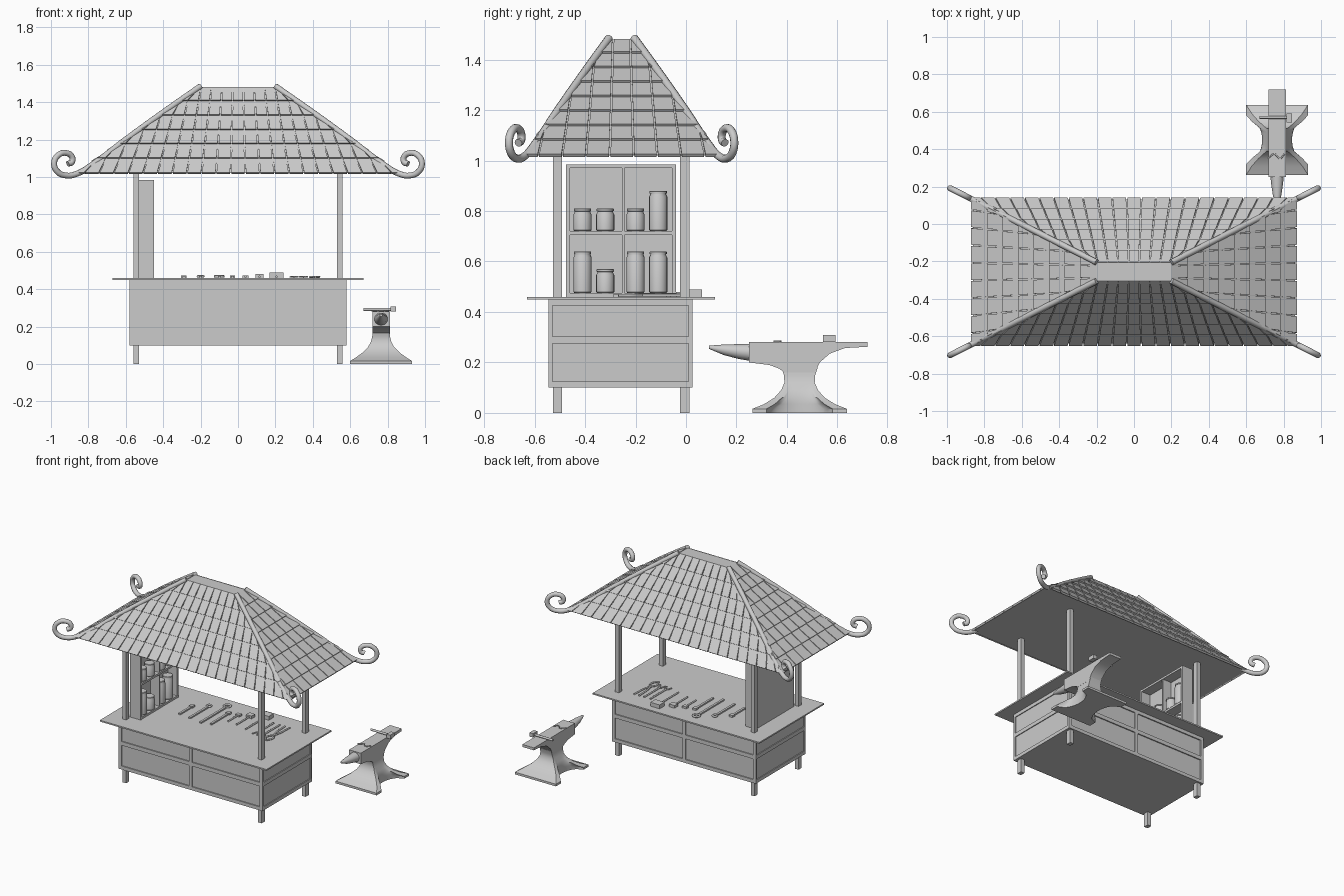
import bpy, bmesh, math
from mathutils import Vector

if "Cube" in bpy.data.objects:
    bpy.data.objects.remove(bpy.data.objects["Cube"])

CY = -0.255  # stall centre line in y


def finish(name, bm, smooth=False):
    bmesh.ops.recalc_face_normals(bm, faces=bm.faces)
    me = bpy.data.meshes.new(name)
    bm.to_mesh(me)
    bm.free()
    ob = bpy.data.objects.new(name, me)
    bpy.context.collection.objects.link(ob)
    if smooth:
        bpy.ops.object.select_all(action='DESELECT')
        bpy.context.view_layer.objects.active = ob
        ob.select_set(True)
        bpy.ops.object.shade_smooth_by_angle(angle=math.radians(35))
    return ob


def loft(bm, rings, cap=True):
    vs = [[bm.verts.new(p) for p in r] for r in rings]
    n = len(vs[0])
    for a, b in zip(vs, vs[1:]):
        for i in range(n):
            bm.faces.new((a[i], a[(i + 1) % n], b[(i + 1) % n], b[i]))
    if cap:
        bm.faces.new(vs[0][::-1])
        bm.faces.new(vs[-1])


def box(name, x0, x1, y0, y1, z0, z1):
    bm = bmesh.new()
    loft(bm, [[(x0, y0, z), (x1, y0, z), (x1, y1, z), (x0, y1, z)] for z in (z0, z1)])
    return finish(name, bm)


def lathe(name, x, y, z, profile, n=20):
    bm = bmesh.new()
    loft(bm, [[(x + r * math.cos(2 * math.pi * i / n), y + r * math.sin(2 * math.pi * i / n), z + h)
               for i in range(n)] for r, h in profile])
    return finish(name, bm, True)


def tube(name, pts, r, closed=False, curved=True):
    cu = bpy.data.curves.new(name, 'CURVE')
    cu.dimensions = '3D'
    cu.bevel_depth, cu.bevel_resolution, cu.resolution_u = r, 3, 6
    cu.use_fill_caps = True
    sp = cu.splines.new('BEZIER')
    sp.bezier_points.add(len(pts) - 1)
    for b, p in zip(sp.bezier_points, pts):
        b.co = p
        b.handle_left_type = b.handle_right_type = 'AUTO' if curved else 'VECTOR'
    sp.use_cyclic_u = closed
    ob = bpy.data.objects.new(name, cu)
    bpy.context.collection.objects.link(ob)
    return ob


# Cabinet: core, rails and stiles, counter top, posts
box("cabinet_core", -0.572, 0.572, -0.537, 0.017, 0.10, 0.45)
for nm, z0, z1 in (("bottom", 0.10, 0.125), ("middle", 0.275, 0.303), ("top", 0.425, 0.45)):
    box(nm + "_rail", -0.578, 0.578, -0.545, 0.025, z0, z1)
for nm, y0, y1 in (("front", -0.545, -0.53), ("back", 0.01, 0.025)):
    for cx in (-0.567, 0, 0.567):
        box(nm + "_stile", cx - 0.012, cx + 0.012, y0, y1, 0.10, 0.45)
box("counter_top", -0.67, 0.67, -0.63, 0.115, 0.45, 0.46)
for x in (-0.545, 0.545):
    for y in (-0.51, -0.005):
        box("post", x - 0.015, x + 0.015, y - 0.018, y + 0.018, 0, 1.03)

# Roof core
EX, EY, RX, RY, Z0, Z1 = 0.86, 0.385, 0.2, 0.05, 1.02, 1.48
bm = bmesh.new()
loft(bm, [[(-a, CY - b, z), (a, CY - b, z), (a, CY + b, z), (-a, CY + b, z)]
          for a, b, z in ((EX, EY, Z0), (RX, RY, Z1))])
finish("roof_core", bm)


# Shingles: overlapping plates on each slope, clipped at the hips
def shingles(name, along, out, e_half, r_half, e_out, r_out, rows, pitch):
    along, out = Vector(along), Vector(out)
    base = Vector((0, CY, Z0)) + out * e_out
    up = out * (r_out - e_out) + Vector((0, 0, Z1 - Z0))
    nrm = (out * (Z1 - Z0) + Vector((0, 0, e_out - r_out))).normalized()
    half = lambda t: e_half + (r_half - e_half) * t
    bm = bmesh.new()
    cols = int(e_half / pitch) + 2
    for r in range(rows):
        t0, t1 = r / rows - (0.008 if r == 0 else 0), (r + 1) / rows
        for k in range(-cols, cols + 1):
            quad = []
            for t, us in ((t0, (-0.5, 0.5)), (t1, (0.5, -0.5))):
                for s in us:
                    g = 0.003 if s < 0 else -0.003
                    u = (k + s) * pitch * (1 - 0.28 * t) + g
                    quad.append((max(-half(t), min(half(t), u)), t))
            if quad[1][0] - quad[0][0] < 0.004:
                continue
            if quad[2][0] - quad[3][0] < 0.002:
                quad.pop()
            low = [base + along * u + up * t - nrm * 0.002 for u, t in quad]
            top = [p + nrm * (0.014 if i < 2 else 0.005) for i, p in enumerate(low)]
            loft(bm, [low, top])
    finish(name, bm)


shingles("front_shingles", (1, 0, 0), (0, -1, 0), EX, RX, EY, RY, 6, 0.078)
shingles("back_shingles", (-1, 0, 0), (0, 1, 0), EX, RX, EY, RY, 6, 0.078)
shingles("right_shingles", (0, 1, 0), (1, 0, 0), EY, RY, EX, RX, 8, 0.094)
shingles("left_shingles", (0, -1, 0), (-1, 0, 0), EY, RY, EX, RX, 8, 0.094)

# Hip poles ending in upward scrolls
scroll = [(0.2, 1.485), (0.4, 1.345), (0.6, 1.2), (0.77, 1.072), (0.86, 1.018), (0.92, 1.008), (0.967, 1.03),
          (0.983, 1.075), (0.96, 1.117), (0.92, 1.128), (0.888, 1.108), (0.888, 1.08), (0.91, 1.07)]
for sx in (-1, 1):
    for sy in (-1, 1):
        tube("hip_scroll", [(sx * x, CY + sy * (0.05 + 0.405 * (x - 0.2) / 0.8), z) for x, z in scroll], 0.016)

# Shelf unit facing +x
box("shelf_back", -0.535, -0.525, -0.475, -0.04, 0.46, 0.985)
for y in (-0.475, -0.055):
    box("shelf_side", -0.53, -0.45, y, y + 0.015, 0.46, 0.985)
box("shelf_divider", -0.53, -0.455, -0.254, -0.244, 0.465, 0.98)
for z in (0.46, 0.705, 0.97):
    box("shelf_board", -0.53, -0.452, -0.47, -0.045, z, z + 0.015)

# Jars
for z, hs in ((0.475, (0.165, 0.095, 0.165, 0.165)), (0.72, (0.09, 0.09, 0.09, 0.16))):
    for y, h in zip((-0.41, -0.32, -0.2, -0.11), hs):
        lathe("jar", -0.488, y, z, [(0.032, 0), (0.036, 0.005), (0.036, h - 0.024), (0.031, h - 0.014),
                                    (0.031, h - 0.011), (0.034, h - 0.01), (0.034, h - 0.002), (0.032, h)])

# Long tools with ring or block heads, laid along y
T = 0.466
for x, y0, y1, r in ((-0.29, -0.26, -0.10, 0), (-0.2, -0.27, -0.06, 0.014), (-0.1, -0.29, 0.0, 0.022),
                     (-0.03, -0.27, -0.05, 0)):
    box("tool_shaft", x - 0.008, x + 0.008, y0, y1, 0.46, 0.47)
    if r:
        tube("tool_ring", [(x + r * math.cos(a), y1 + r + r * math.sin(a), T + 0.002)
                           for a in (0, math.pi / 2, math.pi, 1.5 * math.pi)], 0.007, True)
    else:
        box("tool_jaw", x - 0.014, x + 0.014, y1 - 0.03, y1, 0.46, 0.474)

# Hammers
for x, y, w, h, ln in ((0.04, -0.05, 0.034, 0.014, 0.12), (0.115, -0.02, 0.045, 0.02, 0.16),
                       (0.205, 0.035, 0.075, 0.028, 0.24)):
    box("hammer_head", x - w / 2, x + w / 2, y - h, y + h, 0.46, 0.46 + h)
    tube("hammer_handle", [(x, y, 0.467), (x, y - ln, 0.467)], 0.006, curved=False)

# Tongs and fork-like tools
for sx in (-1, 1):
    tube("tongs_arm", [(0.41 + sx * 0.02, -0.02, T), (0.41 + sx * 0.006, -0.16, T), (0.41 - sx * 0.024, -0.22, T),
                       (0.41 - sx * 0.004, -0.265, T)], 0.006)
for x in (0.3, 0.35):
    tube("pick_shaft", [(x, -0.02, T), (x, -0.2, T)], 0.006, curved=False)
    tube("pick_head", [(x - 0.02, -0.235, T), (x, -0.2, T), (x + 0.02, -0.235, T)], 0.005)

# Anvil foot: lofted sections with scooped sides
AX, AY = 0.765, 0.45


def section(z, wx, wy):
    side, n = [], min(wx, 0.08)
    for i in range(21):
        v = -1 + i / 10
        d = math.sqrt(max(0, 1 - (v / 0.7) ** 2))
        side.append((wx - (wx - n) * d, v * wy))
    return [(AX + x, AY + y, z) for x, y in side] + [(AX - x, AY - y, z) for x, y in side]


bm = bmesh.new()
loft(bm, [section(*s) for s in ((0, 0.165, 0.187), (0.016, 0.165, 0.187), (0.035, 0.135, 0.14), (0.06, 0.1, 0.1),
                                (0.09, 0.07, 0.073), (0.12, 0.054, 0.06), (0.15, 0.047, 0.062), (0.18, 0.045, 0.072))])
finish("anvil_foot", bm, True)

# Anvil body: side profile extruded across x
prof = [(0.25, 0.28), (0.25, 0.2), (0.33, 0.19), (0.37, 0.175), (0.39, 0.16), (0.51, 0.16), (0.53, 0.2),
        (0.57, 0.235), (0.63, 0.257), (0.72, 0.262), (0.72, 0.28)]
bm = bmesh.new()
loft(bm, [[(x, y, z) for y, z in prof] for x in (AX - 0.047, AX + 0.047)])
finish("anvil_body", bm, True)

# Anvil horn: rounded taper rising towards the tip
bm = bmesh.new()
loft(bm, [[(AX + r * math.cos(i * math.pi / 10), y, z + r * 0.95 * math.sin(i * math.pi / 10)) for i in range(20)]
          for y, z, r in ((0.255, 0.24, 0.036), (0.21, 0.243, 0.031), (0.15, 0.25, 0.022), (0.092, 0.26, 0.007))])
finish("anvil_horn", bm, True)

# Hammer and nails resting on the anvil
tube("anvil_hammer_handle", [(0.67, 0.57, 0.292), (0.84, 0.57, 0.292)], 0.008, curved=False)
box("anvil_hammer_head", 0.815, 0.845, 0.542, 0.592, 0.28, 0.308)
for x, dx in ((0.73, 0.015), (0.765, -0.012), (0.795, 0.01)):
    tube("nail", [(x - dx, 0.35, 0.284), (x + dx, 0.375, 0.284)], 0.004, curved=False)
